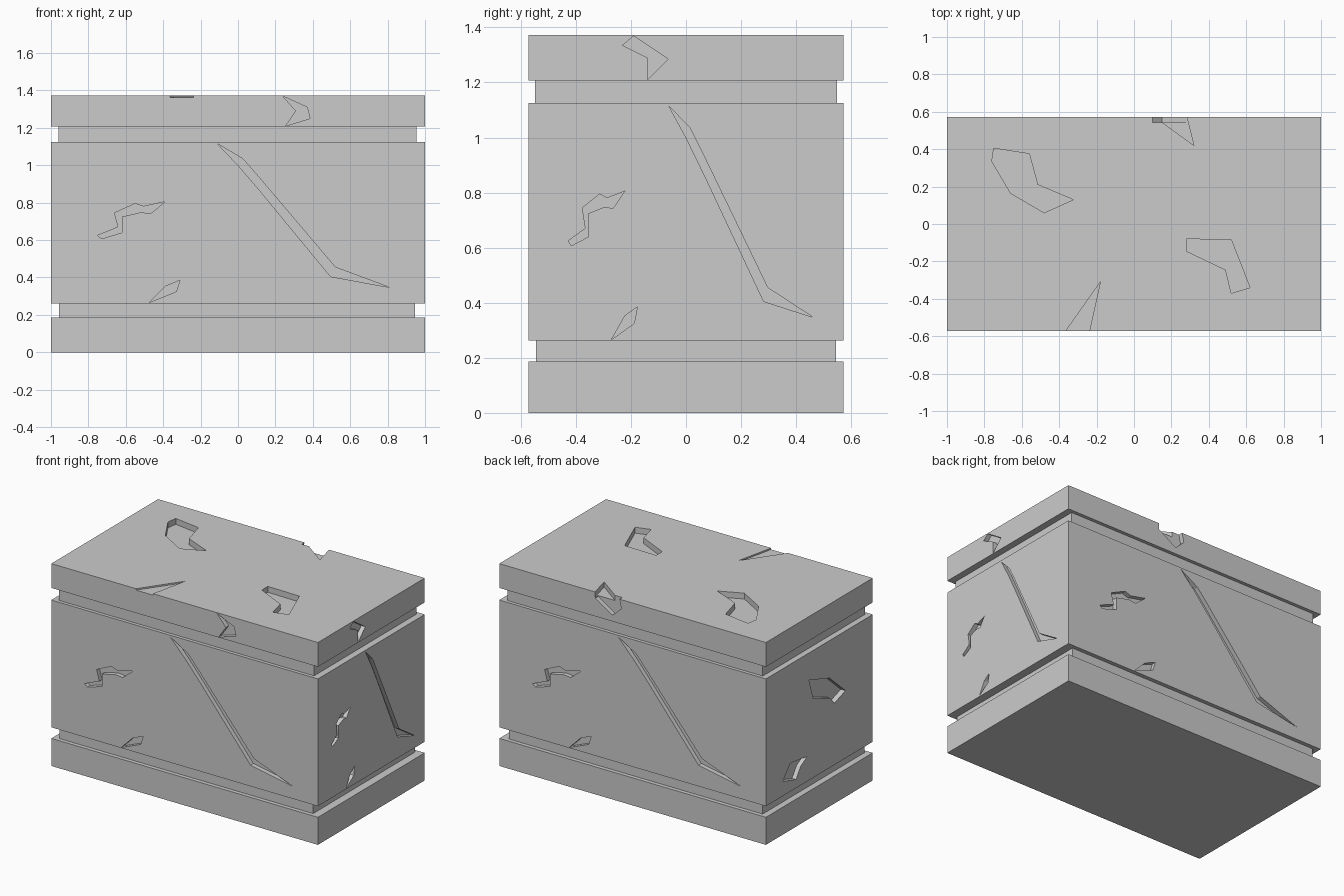
import bpy, bmesh
from mathutils import Vector

if "Cube" in bpy.data.objects:
    bpy.data.objects.remove(bpy.data.objects["Cube"])

X, Y, TOP = 1.0, 0.572, 1.372


def block(name, x0, x1, y, z0, z1):
    bm = bmesh.new()
    bmesh.ops.create_cube(bm, size=1)
    for v in bm.verts:
        v.co = ((x0 + x1) / 2 + v.co.x * (x1 - x0), v.co.y * 2 * y,
                (z0 + z1) / 2 + v.co.z * (z1 - z0))
    me = bpy.data.meshes.new(name)
    bm.to_mesh(me)
    bm.free()
    ob = bpy.data.objects.new(name, me)
    bpy.context.collection.objects.link(ob)
    return ob


# Each side maps (u, v, depth) to a point at that depth under the surface
SIDES = {
    "front": lambda u, v, d: (u, -Y + d, v),
    "back": lambda u, v, d: (-u, Y - d, v),
    "right": lambda u, v, d: (X - d, u, v),
    "left": lambda u, v, d: (-X + d, -u, v),
    "top": lambda u, v, d: (u, v, TOP - d),
}


def engrave(ob, side, outline, depth, scale=1.0):
    place = SIDES[side]
    bm = bmesh.new()
    outer = [bm.verts.new(place(u * scale, v, -0.02)) for u, v in outline]
    inner = [bm.verts.new(place(u * scale, v, depth)) for u, v in outline]
    bm.faces.new(outer)
    bm.faces.new(inner)
    n = len(outline)
    for i in range(n):
        j = (i + 1) % n
        bm.faces.new((outer[i], outer[j], inner[j], inner[i]))
    bmesh.ops.recalc_face_normals(bm, faces=bm.faces)
    me = bpy.data.meshes.new("crack_cutter")
    bm.to_mesh(me)
    bm.free()
    cutter = bpy.data.objects.new("crack_cutter", me)
    bpy.context.collection.objects.link(cutter)
    cutter.hide_render = True
    mod = ob.modifiers.new("crack", 'BOOLEAN')
    mod.operation = 'DIFFERENCE'
    mod.solver = 'EXACT'
    mod.object = cutter
    bpy.context.view_layer.objects.active = ob
    bpy.ops.object.modifier_apply(modifier=mod.name)
    bpy.data.objects.remove(cutter)


# Stacked blocks with recessed bands
block("base", -X, X, Y, 0, 0.187)
block("lower_band", -0.957, 0.945, 0.545, 0.187, 0.262)
body = block("body", -X, X, Y, 0.262, 1.125)
block("upper_band", -0.96, 0.955, 0.549, 1.125, 1.207)
lid = block("lid", -X, X, Y, 1.207, TOP)

# Cracks shared by front, back and right of the body
long_crack = [(-0.11, 1.115), (0.025, 1.035), (0.1, 0.95), (0.52, 0.455),
              (0.81, 0.347), (0.495, 0.405), (0.12, 0.86), (0.0, 1.0)]
zigzag = [(-0.75, 0.625), (-0.64, 0.67), (-0.66, 0.745), (-0.55, 0.795),
          (-0.505, 0.78), (-0.39, 0.805), (-0.465, 0.743), (-0.52, 0.748),
          (-0.62, 0.725), (-0.62, 0.64), (-0.73, 0.607)]
low_chip = [(-0.475, 0.266), (-0.39, 0.352), (-0.31, 0.385), (-0.33, 0.325)]
for side, scale in (("front", 1), ("back", 1), ("right", 0.57)):
    for outline in (long_crack, zigzag, low_chip):
        engrave(body, side, outline, 0.03, scale)

# Left side chips
engrave(body, "left", [(-0.11, 0.94), (0.11, 0.87), (0.28, 0.72), (0.16, 0.68),
                       (0.12, 0.73), (-0.065, 0.8)], 0.035)
engrave(body, "left", [(-0.39, 0.36), (-0.31, 0.455), (-0.13, 0.43),
                       (-0.2, 0.39), (-0.25, 0.32)], 0.03)

# Lid chips on front, right and back edges
engrave(lid, "front", [(0.24, 1.369), (0.37, 1.31), (0.385, 1.25),
                       (0.255, 1.21), (0.31, 1.29)], 0.03)
engrave(lid, "right", [(-0.23, 1.335), (-0.19, 1.369), (-0.065, 1.285),
                       (-0.14, 1.21), (-0.14, 1.29)], 0.03)
engrave(lid, "back", [(-0.28, 1.38), (-0.28, 1.33), (-0.15, 1.25),
                      (-0.085, 1.31), (-0.1, 1.38)], 0.03)

# Lid top chips
engrave(lid, "top", [(-0.76, 0.335), (-0.75, 0.405), (-0.56, 0.375),
                     (-0.515, 0.21), (-0.325, 0.13), (-0.48, 0.06),
                     (-0.66, 0.165)], 0.04)
engrave(lid, "top", [(0.28, -0.08), (0.52, -0.085), (0.62, -0.34),
                     (0.52, -0.37), (0.49, -0.245), (0.28, -0.145)], 0.04)
engrave(lid, "top", [(0.1, 0.58), (0.28, 0.58), (0.32, 0.42)], 0.035)
engrave(lid, "top", [(-0.37, -0.58), (-0.18, -0.31), (-0.24, -0.58)], 0.01)
